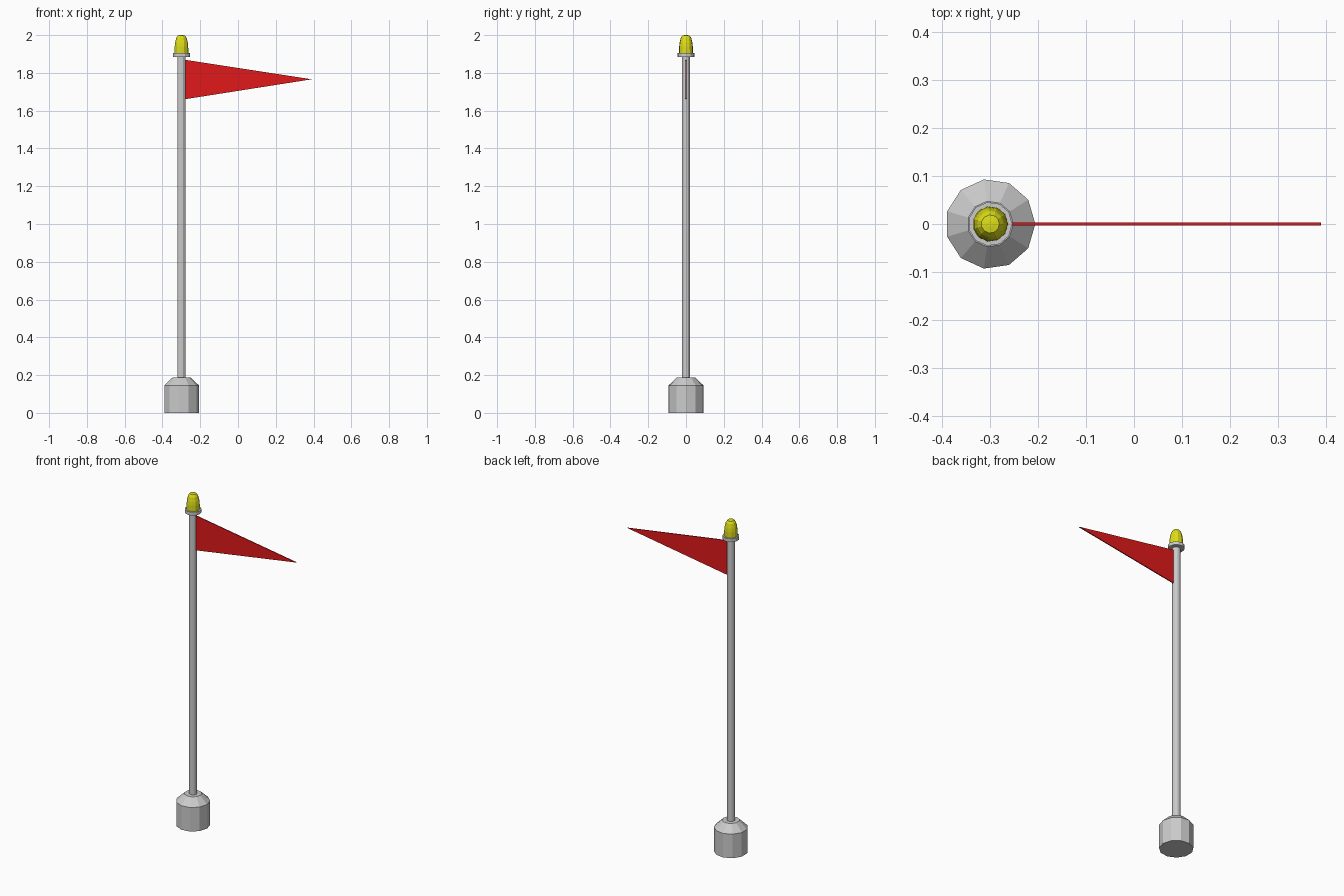
import bpy, bmesh
from math import cos, sin, pi

if "Cube" in bpy.data.objects:
    bpy.data.objects.remove(bpy.data.objects["Cube"])

CX, SIDES = -0.30, 11


def material(name, color):
    m = bpy.data.materials.new(name)
    m.diffuse_color = color
    m.use_nodes = True
    m.node_tree.nodes["Principled BSDF"].inputs["Base Color"].default_value = m.diffuse_color
    return m


def add(name, bm, mat=None):
    bmesh.ops.recalc_face_normals(bm, faces=bm.faces)
    me = bpy.data.meshes.new(name)
    bm.to_mesh(me)
    bm.free()
    if mat:
        me.materials.append(mat)
    ob = bpy.data.objects.new(name, me)
    bpy.context.collection.objects.link(ob)
    return ob


def lathe(name, profile, mat=None):
    """Closed flat-faceted solid from (radius, z) pairs around the pole axis."""
    bm = bmesh.new()
    rings = [[bm.verts.new((CX + r * cos(2 * pi * i / SIDES),
                            r * sin(2 * pi * i / SIDES), z))
              for i in range(SIDES)] for r, z in profile]
    for a, b in zip(rings, rings[1:]):
        for i in range(SIDES):
            j = (i + 1) % SIDES
            bm.faces.new((a[i], a[j], b[j], b[i]))
    bm.faces.new(rings[0])
    bm.faces.new(rings[-1])
    return add(name, bm, mat)


yellow = material("yellow", (0.72, 0.72, 0.01, 1))
red = material("red", (0.75, 0.01, 0.01, 1))

# weighted foot, pole, collar and domed cap
lathe("base", [(0.094, 0), (0.094, 0.145), (0.048, 0.188)])
lathe("pole", [(0.022, 0.18), (0.022, 1.89)])
lathe("collar", [(0.046, 1.885), (0.046, 1.905)])
lathe("finial", [(0.037, 1.903), (0.0365, 1.94), (0.034, 1.961),
                 (0.028, 1.985), (0.019, 1.998), (0.006, 2.0)], yellow)

# triangular pennant
bm = bmesh.new()
tri = [bm.verts.new((x, -0.003, z))
       for x, z in ((-0.285, 1.87), (-0.285, 1.66), (0.39, 1.766))]
face = bm.faces.new(tri)
ext = bmesh.ops.extrude_face_region(bm, geom=[face])
bmesh.ops.translate(bm, vec=(0, 0.006, 0),
                    verts=[v for v in ext["geom"] if isinstance(v, bmesh.types.BMVert)])
add("pennant", bm, red)
